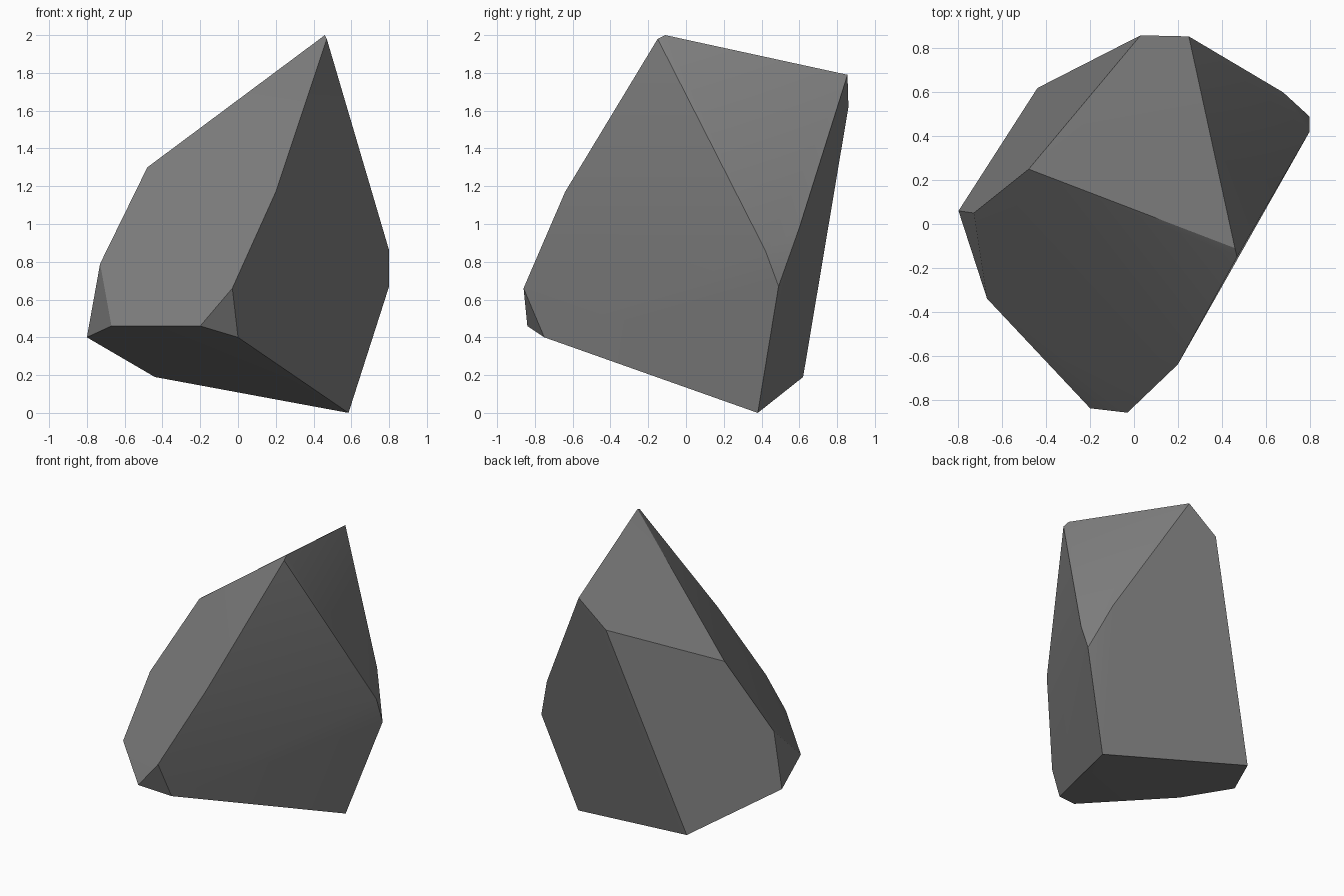
import bpy, bmesh, math

if "Cube" in bpy.data.objects:
    bpy.data.objects.remove(bpy.data.objects["Cube"])

# Corner points of the faceted boulder; the hull supplies the faces
corners = [
    (0.46, -0.11, 2.00), (0.47, -0.15, 1.98),                        # peak
    (0.25, 0.855, 1.79), (0.03, 0.86, 1.62), (-0.48, 0.25, 1.30),    # sloping top
    (0.20, -0.64, 1.17), (-0.03, -0.86, 0.66), (-0.20, -0.84, 0.46), # front ridge
    (-0.73, 0.05, 0.79), (-0.80, 0.06, 0.40), (-0.67, -0.34, 0.46),  # left side
    (0.68, 0.60, 0.98), (0.80, 0.42, 0.86), (0.80, 0.49, 0.67),      # right side
    (0.585, 0.38, 0.00), (-0.44, 0.62, 0.19), (0.00, -0.75, 0.40),   # underside
]

bm = bmesh.new()
for c in corners:
    bm.verts.new(c)
bmesh.ops.convex_hull(bm, input=bm.verts[:])
# Merge almost flat triangles into broad facets
bmesh.ops.dissolve_limit(bm, angle_limit=math.radians(2),
                         verts=bm.verts[:], edges=bm.edges[:])
bmesh.ops.recalc_face_normals(bm, faces=bm.faces[:])

mesh = bpy.data.meshes.new("boulder")
bm.to_mesh(mesh)
bm.free()
boulder = bpy.data.objects.new("boulder", mesh)
bpy.context.collection.objects.link(boulder)

# Plain stone grey
stone = bpy.data.materials.new("stone grey")
stone.diffuse_color = (0.22, 0.22, 0.22, 1)
stone.use_nodes = True
stone.node_tree.nodes["Principled BSDF"].inputs["Base Color"].default_value = stone.diffuse_color
mesh.materials.append(stone)

# Soft blending over shallow edges, crisp main ridges
bpy.context.view_layer.objects.active = boulder
boulder.select_set(True)
bpy.ops.object.shade_smooth_by_angle(angle=math.radians(30))
